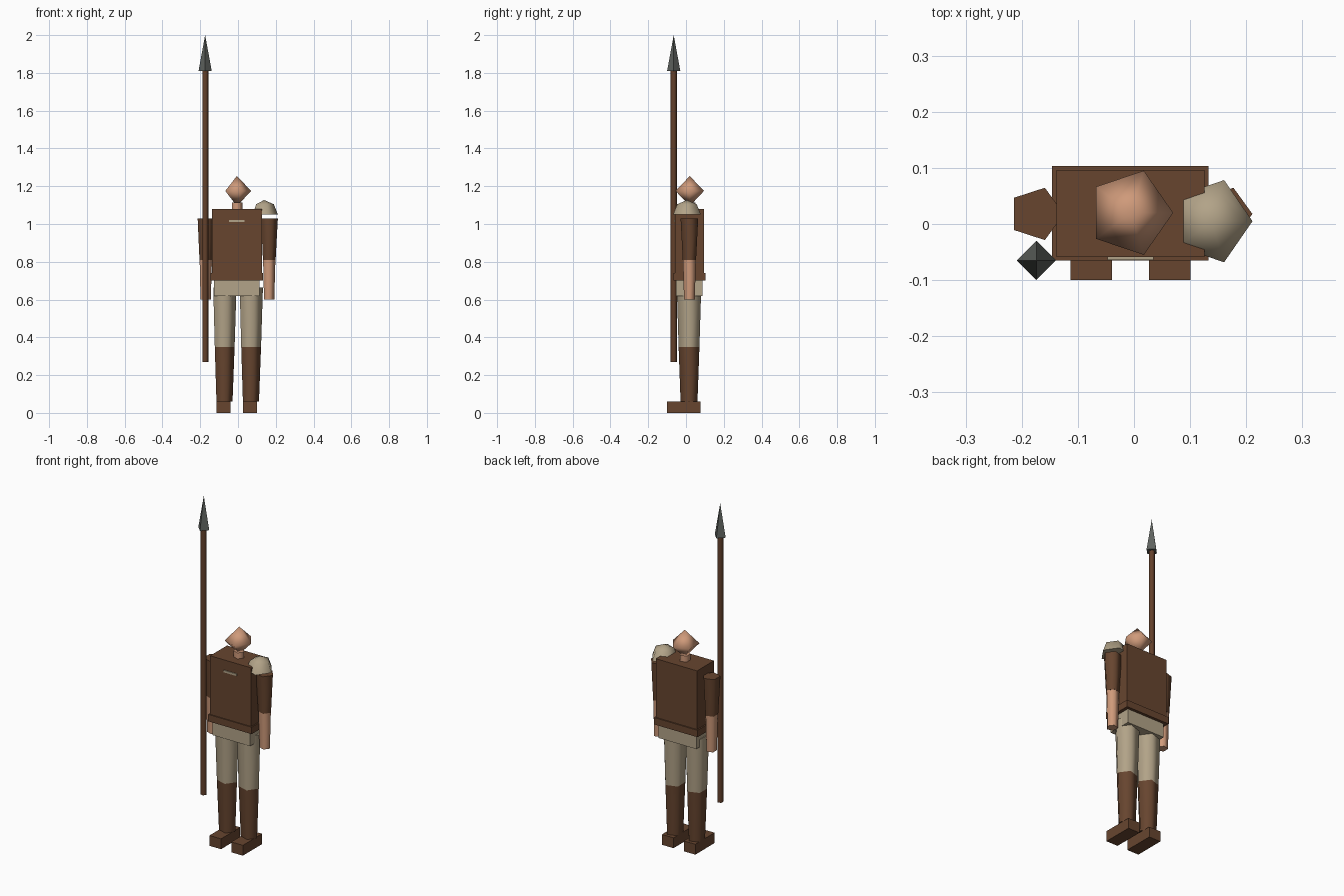
import bpy, math
from math import pi

cube = bpy.data.objects.get("Cube")
if cube:
    bpy.data.objects.remove(cube, do_unlink=True)


def material(name, hexcode):
    # Hex sRGB converted to linear
    srgb = [int(hexcode[i:i + 2], 16) / 255 for i in (0, 2, 4)]
    rgba = [((c + 0.055) / 1.055) ** 2.4 for c in srgb] + [1.0]
    m = bpy.data.materials.new(name)
    m.use_nodes = True
    m.diffuse_color = rgba
    m.node_tree.nodes["Principled BSDF"].inputs["Base Color"].default_value = rgba
    return m


leather = material("brown leather", "67452f")
wood = material("dark wood", "63402b")
cloth = material("beige cloth", "b2a388")
skin = material("skin", "cf9a7a")
steel = material("grey steel", "5f635f")

MID = -0.006   # body centre line
SIDES = 5      # low-poly round parts


def finish(name, verts, faces, mat, smooth=False):
    mesh = bpy.data.meshes.new(name)
    mesh.from_pydata(verts, [], faces)
    mesh.materials.append(mat)
    obj = bpy.data.objects.new(name, mesh)
    bpy.context.collection.objects.link(obj)
    if smooth:
        bpy.ops.object.select_all(action='DESELECT')
        obj.select_set(True)
        bpy.context.view_layer.objects.active = obj
        bpy.ops.object.shade_smooth_by_angle(angle=math.radians(85))
    return obj


def box(name, x, y, z, mat):
    verts = [(a, b, c) for c in z for b in y for a in x]
    faces = [(0, 2, 3, 1), (4, 5, 7, 6), (0, 1, 5, 4),
             (2, 6, 7, 3), (0, 4, 6, 2), (1, 3, 7, 5)]
    return finish(name, verts, faces, mat)


def lathe(name, x, y, profile, mat, sides=SIDES, smooth=True, squash=1.0):
    # Profile of (radius, z) from bottom to top; radius 0 makes a tip
    verts, rings, faces = [], [], []
    for r, z in profile:
        start = len(verts)
        count = sides if r else 1
        for i in range(count):
            a = 2 * pi * i / sides
            verts.append((x + squash * r * math.cos(a), y + r * math.sin(a), z))
        rings.append([start + i % count for i in range(sides)])
    for low, high in zip(rings, rings[1:]):
        for i in range(sides):
            j = (i + 1) % sides
            face = dict.fromkeys((low[i], low[j], high[j], high[i]))
            faces.append(tuple(face))
    if profile[0][0]:
        faces.append(tuple(reversed(rings[0])))
    if profile[-1][0]:
        faces.append(tuple(rings[-1]))
    return finish(name, verts, faces, mat, smooth)


# Body
box("torso", (-0.138, 0.126), (-0.059, 0.096), (0.70, 1.08), leather)
box("belt", (-0.146, 0.133), (-0.065, 0.103), (0.70, 0.74), leather)
box("pelvis", (-0.127, 0.114), (-0.052, 0.087), (0.62, 0.71), cloth)
box("chest_bar", (-0.047, 0.035), (-0.064, -0.058), (1.01, 1.022), cloth)

# Neck and head
lathe("neck", MID, 0.02, [(0.031, 1.07), (0.031, 1.115)], skin)
lathe("head", MID, 0.02, [(0, 1.095), (0.079, 1.175), (0, 1.254)], skin, squash=0.96)

# Arms and legs
for side, s in (("left", 1), ("right", -1)):
    ax, lx = MID + s * 0.168, MID + s * 0.07
    lathe(side + "_sleeve", ax, 0.018, [(0.037, 0.81), (0.049, 1.03)], leather)
    lathe(side + "_forearm", ax, 0.018, [(0.03, 0.60), (0.036, 0.81)], skin)
    lathe(side + "_thigh", lx, 0.016, [(0.058, 0.35), (0.068, 0.665)], cloth)
    lathe(side + "_boot_shaft", lx, 0.016, [(0.047, 0.06), (0.058, 0.35)], leather)
    box(side + "_foot", (lx - 0.037, lx + 0.037), (-0.10, 0.076), (0, 0.06), leather)

# Domed pad on the left shoulder
lathe("left_shoulder_pad", 0.138, 0.005,
      [(0.077, 1.05), (0.0545, 1.1045), (0, 1.127)], cloth, squash=0.95)

# Spear
lathe("spear_shaft", -0.174, -0.065, [(0.017, 0.27), (0.017, 1.82)], wood)
lathe("spear_head", -0.174, -0.065, [(0.035, 1.81), (0, 2.0)], steel,
      sides=4, smooth=False)
